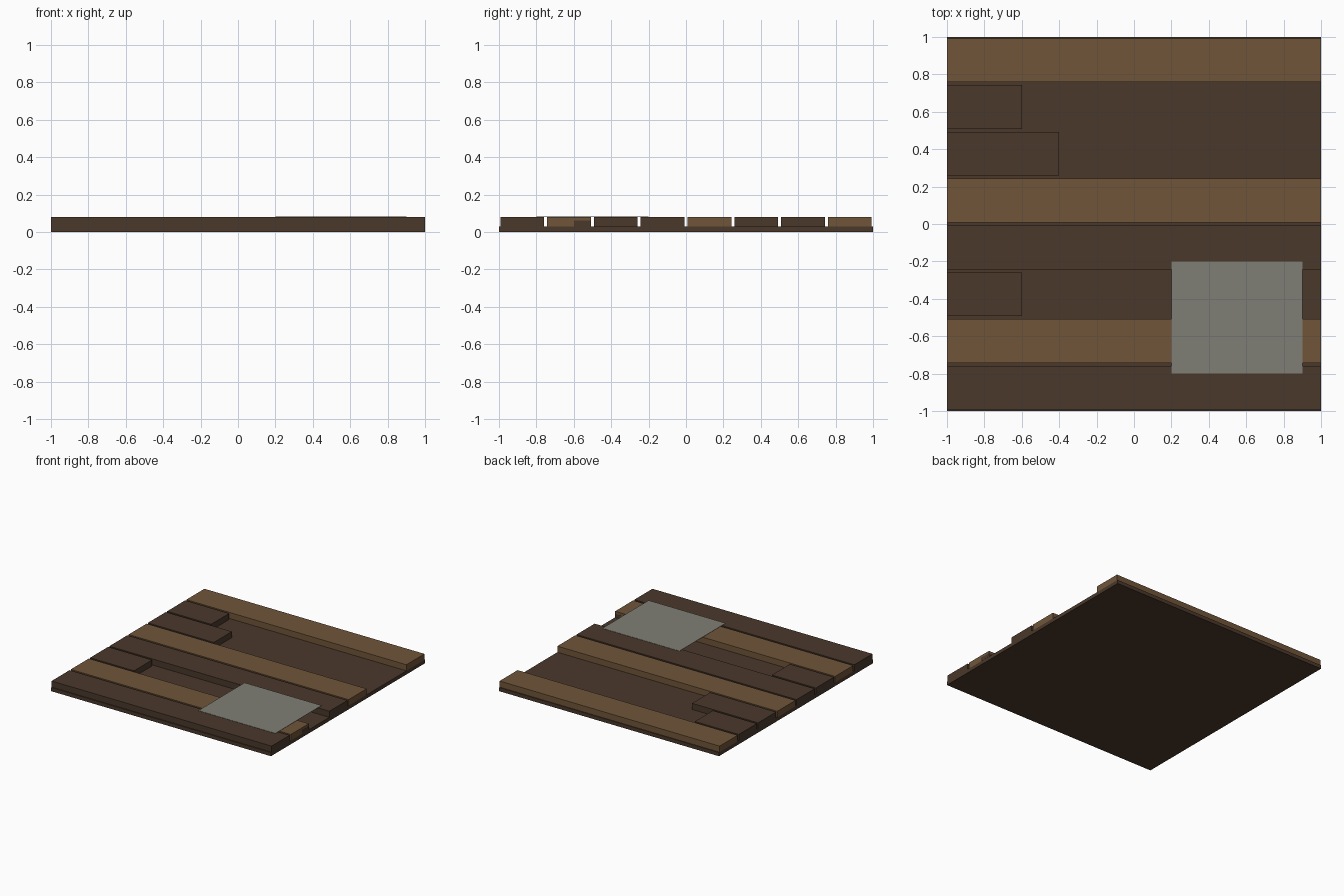
import bpy

if "Cube" in bpy.data.objects:
    bpy.data.objects.remove(bpy.data.objects["Cube"])


def material(name, rgb):
    m = bpy.data.materials.new(name)
    m.diffuse_color = (*rgb, 1)
    m.use_nodes = True
    m.node_tree.nodes["Principled BSDF"].inputs["Base Color"].default_value = m.diffuse_color
    return m


dark = material("dark wood", (0.069, 0.040, 0.024))
light = material("light wood", (0.162, 0.091, 0.041))
grey = material("dusty grey", (0.212, 0.212, 0.181))


def box(name, x, y, z, mat):
    """Axis-aligned box from (min, max) ranges."""
    bpy.ops.mesh.primitive_cube_add(size=1, location=[sum(r) / 2 for r in (x, y, z)])
    ob = bpy.context.object
    ob.scale = [r[1] - r[0] for r in (x, y, z)]
    bpy.ops.object.transform_apply(location=False, rotation=False, scale=True)
    ob.name = name
    ob.data.materials.append(mat)
    return ob


# Base slab under the boards
box("base_slab", (-1, 1), (-1, 1), (0, 0.03), dark)

# Floor boards from front to back: right end and wood; broken ones stop short
boards = [(1, dark), (1, light), (-0.6, dark), (1, dark),
          (1, light), (-0.4, dark), (-0.6, dark), (1, light)]
for i, (end, mat) in enumerate(boards):
    y = -0.875 + 0.25 * i
    box(f"floor_board_{i + 1}", (-1, end), (y - 0.117, y + 0.117), (0.03, 0.08), mat)

# Splinter at the end of the second board
box("splinter", (0.95, 1.001), (-0.6, -0.507), (0.03, 0.06), dark)

# Thin sheet lying over the boards
box("floor_sheet", (0.2, 0.9), (-0.8, -0.2), (0.083, 0.085), grey)
